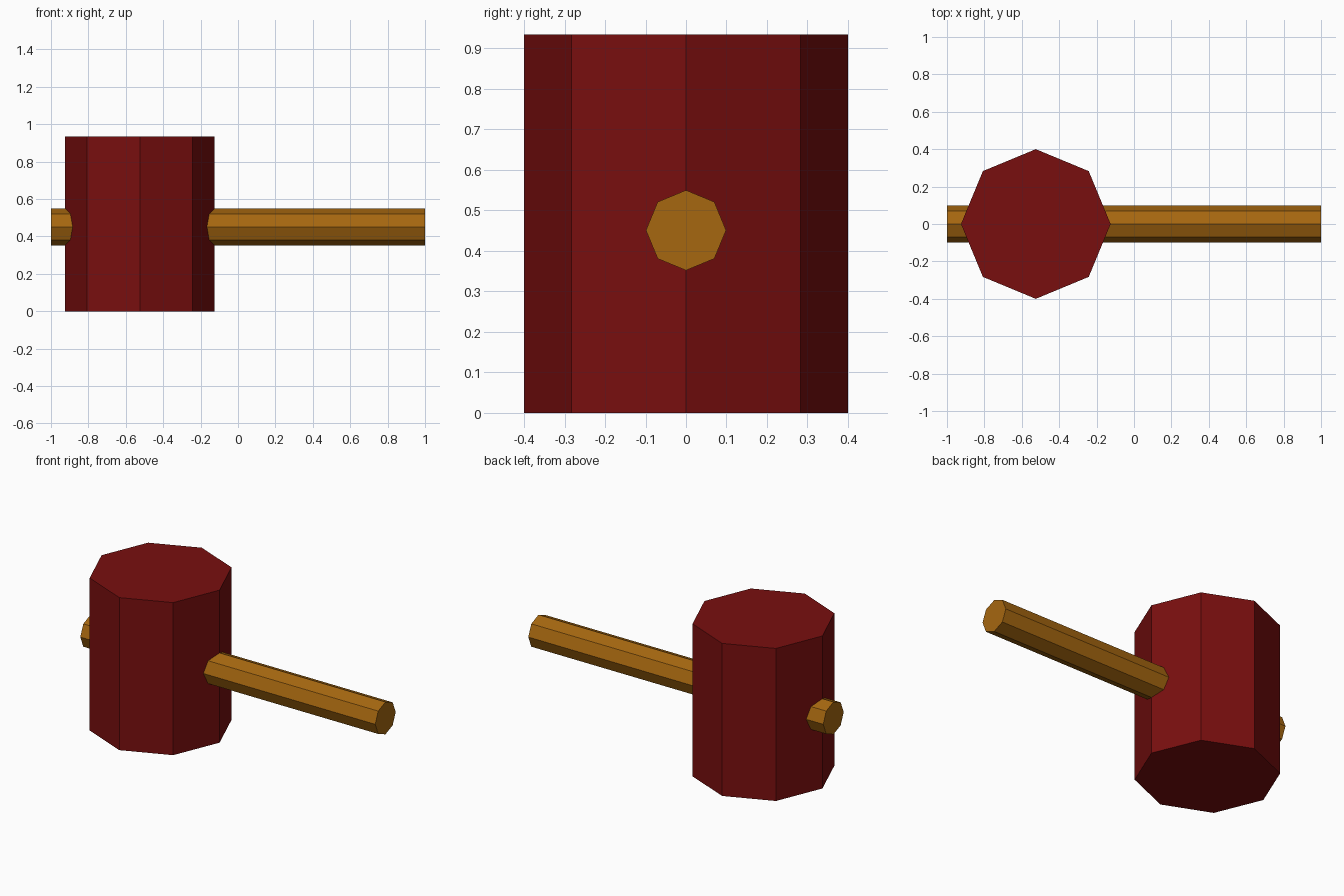
import bpy
import math

if "Cube" in bpy.data.objects:
    bpy.data.objects.remove(bpy.data.objects["Cube"])


def material(name, colour):
    mat = bpy.data.materials.new(name)
    mat.diffuse_color = (*colour, 1.0)
    mat.use_nodes = True
    mat.node_tree.nodes["Principled BSDF"].inputs["Base Color"].default_value = mat.diffuse_color
    return mat


def octagonal_bar(name, radius, length, location, mat, axis="Z"):
    """Eight-sided prism with a corner on the +X (and +Y) side of its section."""
    bpy.ops.mesh.primitive_cylinder_add(vertices=8, radius=radius, depth=length,
                                        location=location)
    obj = bpy.context.object
    obj.name = name
    if axis == "X":
        obj.rotation_euler = (0, math.pi / 2, 0)
    obj.data.materials.append(mat)
    bpy.ops.object.shade_flat()
    return obj


red = material("dark red", (0.19, 0.0045, 0.0045))
wood = material("golden brown wood", (0.38, 0.135, 0.005))

# Mallet head standing on the ground
HEAD_HEIGHT = 0.935
octagonal_bar("mallet_head", 0.40, HEAD_HEIGHT, (-0.525, 0, HEAD_HEIGHT / 2), red)

# Handle running right through the head
octagonal_bar("handle", 0.099, 2.0, (0, 0, 0.451), wood, axis="X")
